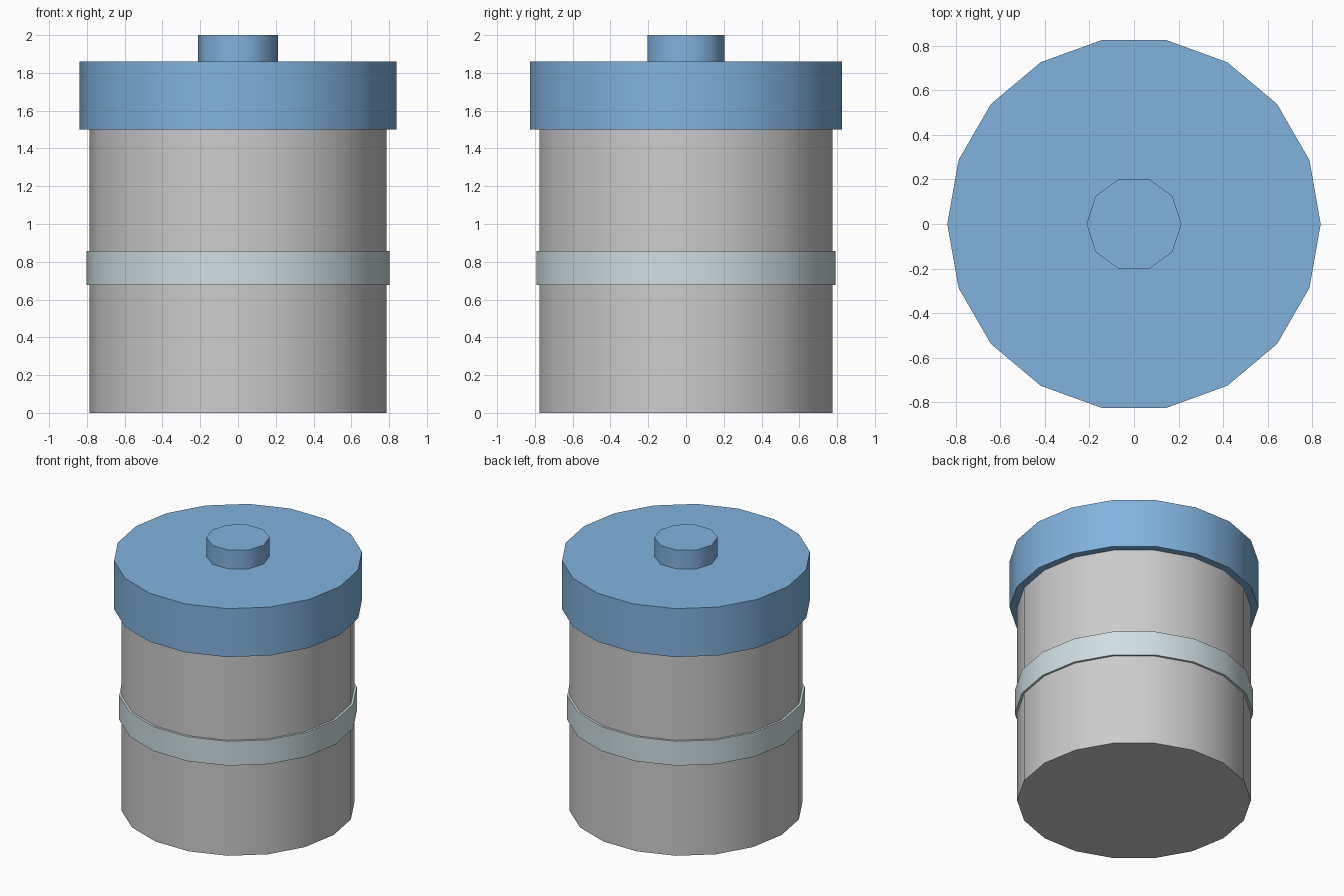
import bpy
import math

if "Cube" in bpy.data.objects:
    bpy.data.objects.remove(bpy.data.objects["Cube"])


def make_material(name, color):
    mat = bpy.data.materials.new(name)
    mat.diffuse_color = (*color, 1.0)
    mat.use_nodes = True
    mat.node_tree.nodes["Principled BSDF"].inputs["Base Color"].default_value = mat.diffuse_color
    return mat


def cylinder(name, radius, z0, z1, sides, mat=None):
    # Quarter turn puts a corner on the +x axis
    bpy.ops.mesh.primitive_cylinder_add(
        vertices=sides, radius=radius, depth=z1 - z0,
        location=(0, 0, (z0 + z1) / 2), rotation=(0, 0, math.pi / 2))
    obj = bpy.context.object
    obj.name = name
    if mat:
        obj.data.materials.append(mat)
    bpy.ops.object.shade_smooth_by_angle(angle=math.radians(40))
    return obj


blue = make_material("lid_blue", (0.22, 0.45, 0.73))
pale = make_material("band_pale_blue", (0.62, 0.73, 0.76))

# Canister body
cylinder("body", 0.787, 0.0, 1.5, 18)

# Raised band round the middle
cylinder("band", 0.803, 0.677, 0.858, 18, pale)

# Overhanging lid and its ten-sided knob
cylinder("lid", 0.838, 1.5, 1.86, 18, blue)
cylinder("knob", 0.213, 1.86, 2.0, 10, blue)
